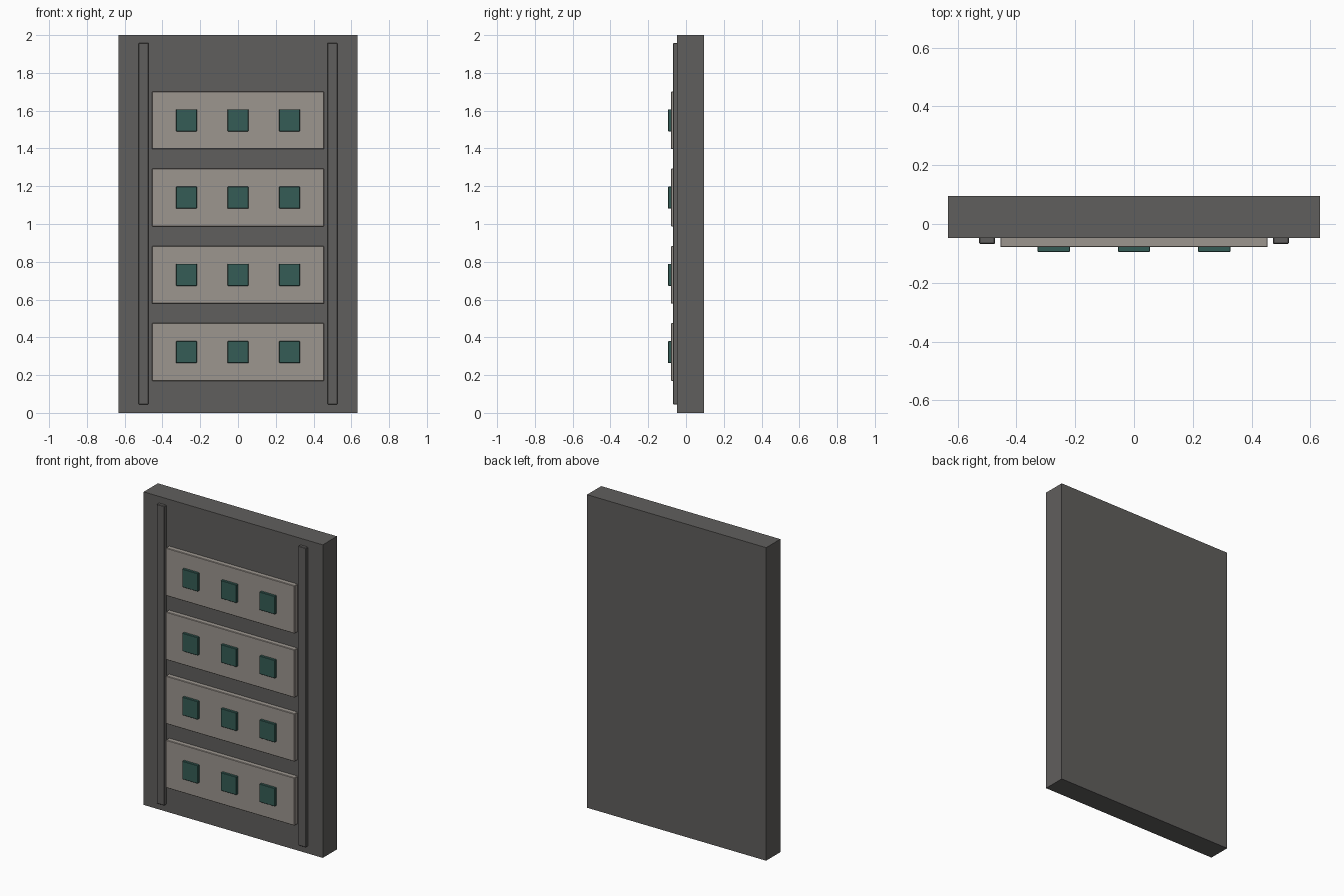
import bpy
import bmesh

cube = bpy.data.objects.get("Cube")
if cube:
    bpy.data.objects.remove(cube, do_unlink=True)


def material(name, rgb):
    m = bpy.data.materials.new(name)
    m.use_nodes = True
    colour = (*rgb, 1)
    m.diffuse_color = colour
    m.node_tree.nodes["Principled BSDF"].inputs["Base Color"].default_value = colour
    return m


def box(name, mat, x, y, z, bevel=0):
    """Box spanning the given (low, high) ranges, with an optional small chamfer."""
    bm = bmesh.new()
    bmesh.ops.create_cube(bm, size=1)
    for v in bm.verts:
        for i, (low, high) in enumerate((x, y, z)):
            v.co[i] = high if v.co[i] > 0 else low
    if bevel:
        bmesh.ops.bevel(bm, geom=bm.edges[:], offset=bevel, segments=1, affect='EDGES')
    mesh = bpy.data.meshes.new(name)
    bm.to_mesh(mesh)
    bm.free()
    mesh.materials.append(mat)
    ob = bpy.data.objects.new(name, mesh)
    bpy.context.collection.objects.link(ob)
    return ob


dark = material("dark grey", (0.118, 0.114, 0.11))
beige = material("warm grey", (0.335, 0.305, 0.275))
teal = material("dark teal", (0.035, 0.107, 0.092))

FRONT = -0.048          # front face of the slab
PANEL_FRONT = -0.079    # front face of the raised panels

# Main slab
box("slab", dark, (-0.633, 0.633), (FRONT, 0.095), (0, 2))

# Side rails
for side, name in ((-1, "right_rail"), (1, "left_rail")):
    cx = side * 0.5
    box(name, dark, (cx - 0.027, cx + 0.027), (-0.068, FRONT + 0.01), (0.045, 1.958), 0.003)

# Raised panels, each with three square studs
for row in range(4):
    cz = 0.322 + row * 0.409
    box(f"panel_{row + 1}", beige, (-0.455, 0.455), (PANEL_FRONT, FRONT + 0.01),
        (cz - 0.153, cz + 0.153), 0.003)
    for col in range(3):
        cx = (col - 1) * 0.273
        box(f"stud_{row + 1}_{col + 1}", teal, (cx - 0.055, cx + 0.055),
            (-0.095, PANEL_FRONT + 0.01), (cz - 0.058, cz + 0.058), 0.002)
